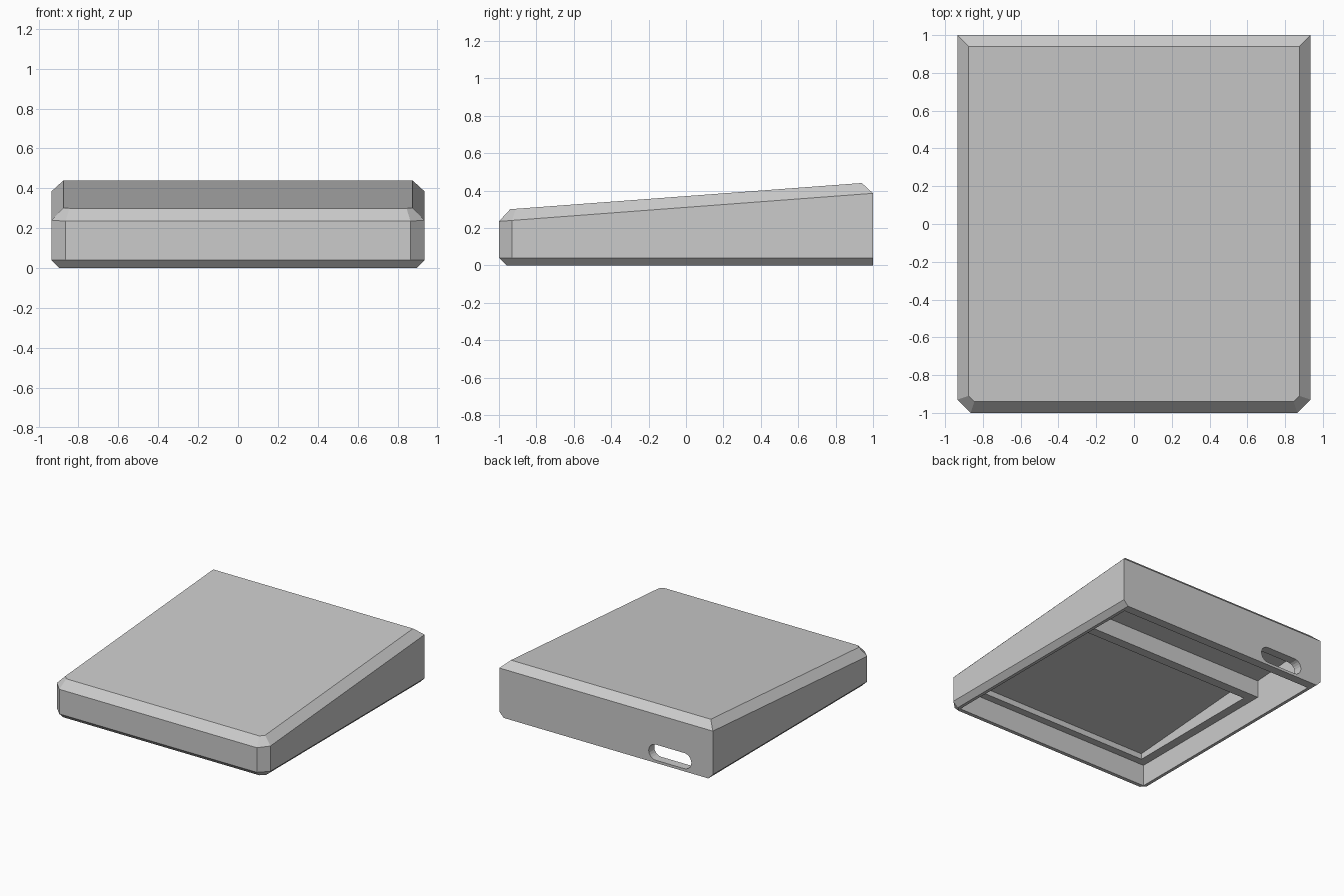
import bpy, bmesh, math
from mathutils import Vector

if "Cube" in bpy.data.objects:
    bpy.data.objects.remove(bpy.data.objects["Cube"], do_unlink=True)

grey = bpy.data.materials.new("plain grey")
grey.use_nodes = True
colour = (0.6, 0.6, 0.6, 1)
grey.diffuse_color = colour
grey.node_tree.nodes["Principled BSDF"].inputs["Base Color"].default_value = colour


def finish(name, bm):
    bmesh.ops.recalc_face_normals(bm, faces=bm.faces)
    mesh = bpy.data.meshes.new(name)
    bm.to_mesh(mesh)
    bm.free()
    mesh.materials.append(grey)
    obj = bpy.data.objects.new(name, mesh)
    bpy.context.collection.objects.link(obj)
    return obj


def ring(bm, half, front, back, cut, height):
    """Six-sided outline with clipped front corners; height depends on y."""
    right = [(half - cut, front), (half, front + cut), (half, back)]
    outline = right + [(-x, y) for x, y in reversed(right)]
    return [bm.verts.new((x, y, height(y))) for x, y in outline]


def prism(name, points, offset):
    """Extrude a flat profile along an offset."""
    bm = bmesh.new()
    face = bm.faces.new([bm.verts.new(p) for p in points])
    out = bmesh.ops.extrude_face_region(bm, geom=[face])
    verts = [v for v in out["geom"] if isinstance(v, bmesh.types.BMVert)]
    bmesh.ops.translate(bm, verts=verts, vec=Vector(offset))
    return finish(name, bm)


def side_prism(name, profile, half):
    return prism(name, [(-half, y, z) for y, z in profile], (2 * half, 0, 0))


def carve(target, cutter):
    mod = target.modifiers.new("cut", "BOOLEAN")
    mod.operation = "DIFFERENCE"
    mod.solver = "EXACT"
    mod.object = cutter
    bpy.context.view_layer.objects.active = target
    bpy.ops.object.modifier_apply(modifier=mod.name)
    bpy.data.objects.remove(cutter, do_unlink=True)


def top(y):
    return 0.37 + 0.0745 * y


def ceiling(y):
    return top(y) - 0.09


# Wedge-shaped outer shell with chamfered edges
bm = bmesh.new()
rings = [
    ring(bm, 0.895, -0.96, 1, 0.035, lambda y: 0),
    ring(bm, 0.935, -1, 1, 0.07, lambda y: 0.04),
    ring(bm, 0.935, -1, 1, 0.07, lambda y: 0.31 + 0.075 * y),
    ring(bm, 0.875, -0.94, 0.94, 0.03, top),
]
for low, high in zip(rings, rings[1:]):
    for i in range(6):
        j = (i + 1) % 6
        bm.faces.new((low[i], low[j], high[j], high[i]))
bm.faces.new(rings[0])
bm.faces.new(rings[-1])
case = finish("wedge_case", bm)

# Open underside: shallow in front, deep behind the step
wall, step, ledge = 0.93, 0.365, 0.17
carve(case, side_prism("cavity_cutter", [
    (-wall, -0.1), (wall, -0.1), (wall, ceiling(wall)),
    (step, ceiling(step)), (step, ledge), (-wall, ledge)], 0.87))

# Sloping recess framed by the ledge
front, back = -0.87, 0.29
carve(case, side_prism("recess_cutter", [
    (front, 0.1), (back, 0.1), (back, ceiling(back)), (front, ceiling(front))], 0.8))

# Rounded cable slot through the back wall
radius, steps = 0.062, 10
slot = []
for centre, start in ((-0.435, -math.pi / 2), (-0.685, math.pi / 2)):
    for i in range(steps + 1):
        a = start + math.pi * i / steps
        slot.append((centre + radius * math.cos(a), 0.85, 0.083 + radius * math.sin(a)))
carve(case, prism("slot_cutter", slot, (0, 0.3, 0)))
